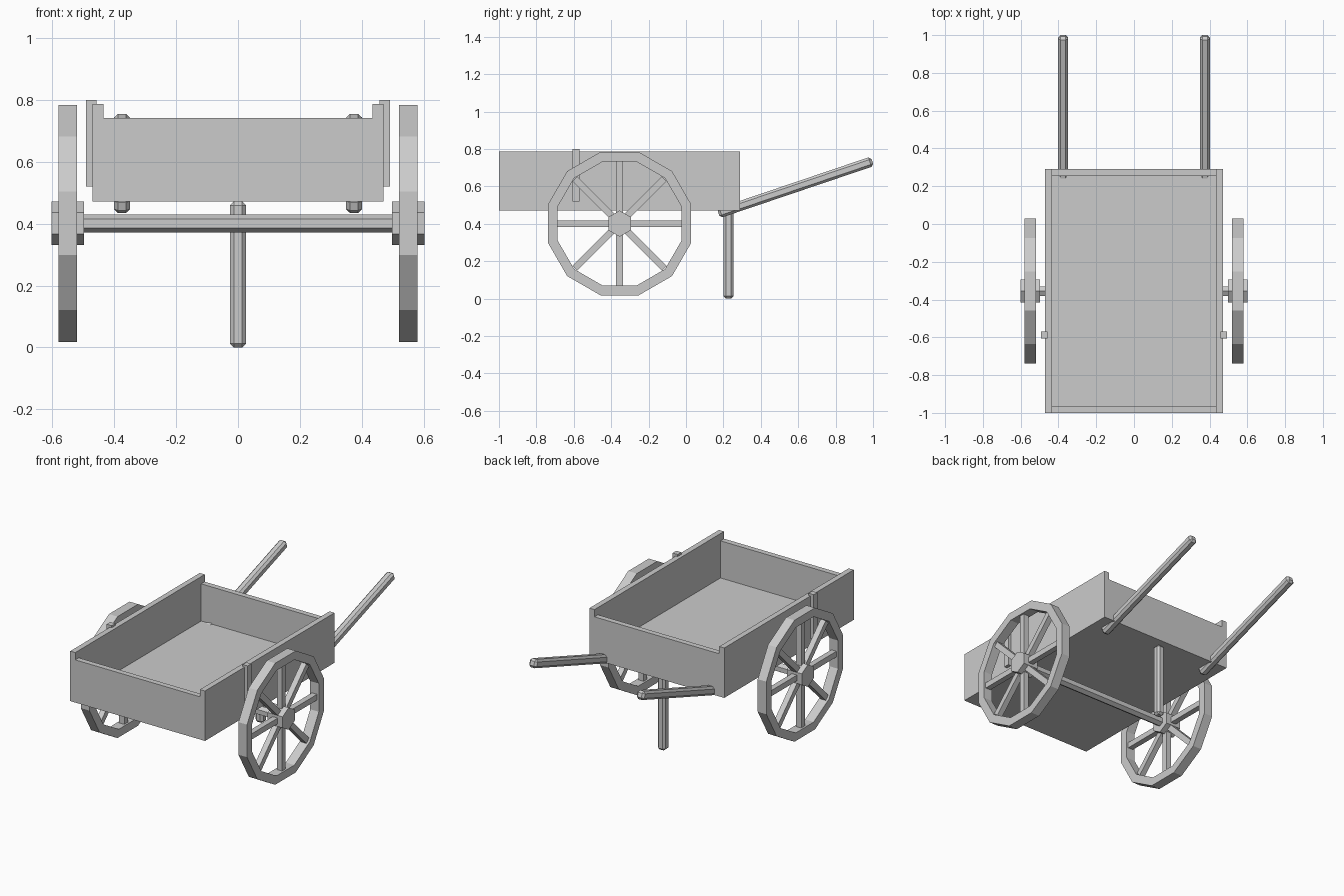
import bpy, bmesh
from math import cos, sin, pi, radians
from mathutils import Vector, Matrix

cube = bpy.data.objects.get("Cube")
if cube:
    bpy.data.objects.remove(cube)

GREY = (0.6, 0.6, 0.6, 1)
wood = bpy.data.materials.new("plain_grey")
wood.use_nodes = True
wood.diffuse_color = GREY
wood.node_tree.nodes["Principled BSDF"].inputs["Base Color"].default_value = GREY


def finish(name, bm):
    bmesh.ops.recalc_face_normals(bm, faces=bm.faces)
    mesh = bpy.data.meshes.new(name)
    bm.to_mesh(mesh)
    bm.free()
    mesh.materials.append(wood)
    obj = bpy.data.objects.new(name, mesh)
    bpy.context.scene.collection.objects.link(obj)
    return obj


def add_box(bm, lo, hi, turn=Matrix()):
    lo, hi = Vector(lo), Vector(hi)
    size = Matrix.Diagonal((*(hi - lo), 1))
    bmesh.ops.create_cube(bm, size=1, matrix=turn @ Matrix.Translation((lo + hi) / 2) @ size)


def box(name, lo, hi):
    bm = bmesh.new()
    add_box(bm, lo, hi)
    return finish(name, bm)


def pole(name, start, end, half=0.0265, chamfer=0.013):
    """Square bar between two points with every edge chamfered."""
    start, end = Vector(start), Vector(end)
    along = end - start
    across = Vector((1, 0, 0))
    up = along.normalized().cross(across)
    turn = Matrix((across, up, along.normalized())).transposed().to_4x4()
    bm = bmesh.new()
    add_box(bm, (-half, -half, 0), (half, half, along.length), Matrix.Translation(start) @ turn)
    bmesh.ops.bevel(bm, geom=bm.edges[:], offset=chamfer, segments=1,
                    profile=0.5, affect='EDGES')
    return finish(name, bm)


def hex_bar(name, x0, x1, radius):
    """Six-sided bar along x through the wheel centre, one corner upward."""
    bm = bmesh.new()
    place = Matrix.Translation(HUB + Vector(((x0 + x1) / 2, 0, 0)))
    bmesh.ops.create_cone(bm, cap_ends=True, segments=6, radius1=1, radius2=1, depth=1)
    top = max(bm.verts, key=lambda v: v.co.x).co
    spin = Matrix.Rotation(-Vector((top.x, top.y)).angle_signed(Vector((1, 0))) * -1, 4, 'Z')
    stretch = Matrix.Diagonal((radius, radius, abs(x1 - x0), 1))
    bm.transform(place @ Matrix.Rotation(pi / 2, 4, 'Y') @ stretch @ spin)
    return finish(name, bm)


# Cart bed
W, WALL = 0.47, 0.035
FRONT, BACK = -1.0, 0.29
BASE, TOP, LOW_TOP = 0.472, 0.787, 0.741
IN = W - WALL
box("bed_floor", (-IN, FRONT + WALL, BASE), (IN, BACK - WALL, BASE + WALL))
box("front_board", (-IN, FRONT, BASE), (IN, FRONT + WALL, LOW_TOP))
box("back_board", (-IN, BACK - WALL, BASE), (IN, BACK, LOW_TOP))

# Wheel dimensions
HUB = Vector((0, -0.355, 0.401))
SIDES, RIM_OUT, RIM_IN = 12, 0.383, 0.332


def wheel_rim(name, x, half):
    bm = bmesh.new()
    loops = []
    for dx, r in ((-half, RIM_OUT), (half, RIM_OUT), (half, RIM_IN), (-half, RIM_IN)):
        r /= cos(pi / SIDES)
        angles = [(i + 0.5) * 2 * pi / SIDES for i in range(SIDES)]
        loops.append([bm.verts.new(HUB + Vector((x + dx, r * cos(a), r * sin(a))))
                      for a in angles])
    for k in range(4):
        a, b = loops[k], loops[(k + 1) % 4]
        for i in range(SIDES):
            j = (i + 1) % SIDES
            bm.faces.new((a[i], a[j], b[j], b[i]))
    return finish(name, bm)


def wheel_spokes(name, x):
    bm = bmesh.new()
    h = 0.018
    for i in range(8):
        turn = Matrix.Translation(HUB) @ Matrix.Rotation(radians(45 * i), 4, 'X')
        add_box(bm, (x - h, -h, 0.03), (x + h, h, 0.338), turn)
    return finish(name, bm)


# Parts repeated on both sides
for side, s in (("left", 1), ("right", -1)):
    xs = sorted((s * IN, s * W))
    box(side + "_board", (xs[0], FRONT, BASE), (xs[1], BACK, TOP))
    xs = sorted((s * 0.457, s * 0.492))
    box(side + "_stake", (xs[0], -0.606, 0.52), (xs[1], -0.57, 0.8))
    wheel_rim(side + "_wheel_rim", s * 0.55, 0.03)
    wheel_spokes(side + "_wheel_spokes", s * 0.55)
    hex_bar(side + "_hub", s * 0.498, s * 0.602, 0.07)
    pole(side + "_handle", (s * 0.375, 0.174, 0.456), (s * 0.375, 0.996, 0.734))

# Axle and rest leg
hex_bar("axle", -0.51, 0.51, 0.029)
pole("rest_leg", (0, 0.228, 0), (0, 0.228, BASE))
